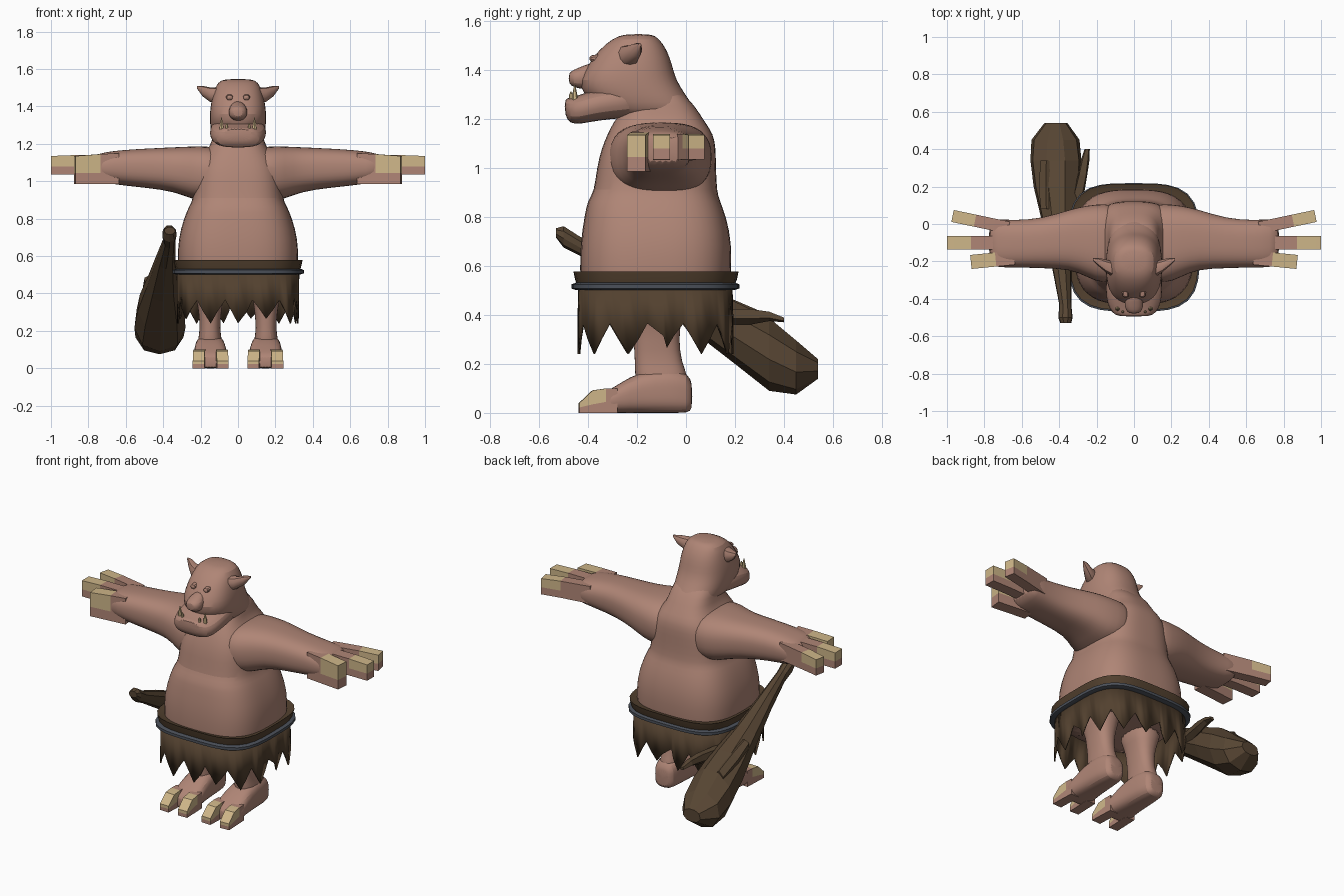
import bpy, bmesh, math

if "Cube" in bpy.data.objects:
    bpy.data.objects.remove(bpy.data.objects["Cube"])


def material(name, rgb):
    m = bpy.data.materials.new(name)
    m.diffuse_color = (*rgb, 1)
    m.use_nodes = True
    m.node_tree.nodes["Principled BSDF"].inputs["Base Color"].default_value = m.diffuse_color
    return m


SKIN = material("skin", (0.43, 0.235, 0.18))
NAIL = material("nail", (0.62, 0.47, 0.25))
HIDE = material("hide", (0.085, 0.052, 0.028))
WOOD = material("wood", (0.095, 0.06, 0.033))
BELT = material("belt_grey", (0.07, 0.08, 0.1))


def finish(name, bm, mats, mirror=False, subsurf=0, angle=35):
    bmesh.ops.recalc_face_normals(bm, faces=bm.faces[:])
    me = bpy.data.meshes.new(name)
    bm.to_mesh(me)
    bm.free()
    ob = bpy.data.objects.new(name, me)
    bpy.context.collection.objects.link(ob)
    for m in mats:
        me.materials.append(m)
    if mirror:
        mod = ob.modifiers.new("mirror", 'MIRROR')
        mod.use_mirror_merge = False
    if subsurf:
        mod = ob.modifiers.new("subsurf", 'SUBSURF')
        mod.levels = mod.render_levels = subsurf
    if angle:
        bpy.ops.object.select_all(action='DESELECT')
        ob.select_set(True)
        bpy.context.view_layer.objects.active = ob
        bpy.ops.object.shade_smooth_by_angle(angle=math.radians(angle))
    return ob


def outline(u0, u1, v0, v1, n, count):
    """Evenly spaced points on a rounded box, starting at the low v middle."""
    dense = []
    for i in range(481):
        a = -math.pi / 2 + 2 * math.pi * i / 480
        c, s = math.cos(a), math.sin(a)
        dense.append(((u0 + u1) / 2 + (u1 - u0) / 2 * math.copysign(abs(c) ** (2 / n), c),
                      (v0 + v1) / 2 + (v1 - v0) / 2 * math.copysign(abs(s) ** (2 / n), s)))
    run = [0]
    for p, q in zip(dense, dense[1:]):
        run.append(run[-1] + math.dist(p, q))
    pts, j = [], 0
    for k in range(count):
        while run[j] < run[-1] * k / count:
            j += 1
        pts.append(dense[j])
    return pts


def loft(name, axis, rings, mat, n=2.6, sides=20, **kw):
    """Skin of rounded sections (t, u0, u1, v0, v1) along one axis."""
    place = {'x': lambda t, u, v: (t, u, v),
             'y': lambda t, u, v: (u, t, v),
             'z': lambda t, u, v: (u, v, t)}[axis]
    bm = bmesh.new()
    rows = [[bm.verts.new(place(t, *p)) for p in outline(*box, n, sides)]
            for t, *box in rings]
    for a, b in zip(rows, rows[1:]):
        for i in range(sides):
            k = (i + 1) % sides
            bm.faces.new((a[i], a[k], b[k], b[i]))
    bm.faces.new(rows[0])
    bm.faces.new(rows[-1])
    return finish(name, bm, [mat], **kw)


def centred(rows):
    return [(t, -r, r, a, b) for t, r, a, b in rows]


def digit(name, start, end, width, rows, nail_from):
    """Boxy finger or toe; rows are (t, bottom, nail edge, top)."""
    dx, dy = end[0] - start[0], end[1] - start[1]
    d = math.hypot(dx, dy)
    px, py = -dy / d * width / 2, dx / d * width / 2
    bm = bmesh.new()
    rings = []
    for t, lo, mid, hi in rows:
        x, y = start[0] + dx * t, start[1] + dy * t
        rings.append([bm.verts.new((x + s * px, y + s * py, z)) for s, z in
                      ((1, lo), (1, mid), (1, hi), (-1, hi), (-1, mid), (-1, lo))])
    for r, (a, b) in enumerate(zip(rings, rings[1:])):
        for i in range(6):
            k = (i + 1) % 6
            f = bm.faces.new((a[i], a[k], b[k], b[i]))
            f.material_index = int(rows[r][0] >= nail_from and i in (1, 2, 3))
    bm.faces.new(rings[0])
    e = rings[-1]
    bm.faces.new((e[0], e[1], e[4], e[5]))
    bm.faces.new((e[1], e[2], e[3], e[4])).material_index = 1
    return finish(name, bm, [SKIN, NAIL], mirror=True, angle=25)


# Torso with heavy belly, chest and neck
loft("torso", 'z', centred([
    (.45, .29, -.40, .16), (.50, .318, -.43, .18), (.58, .322, -.433, .184),
    (.69, .32, -.432, .187), (.80, .29, -.415, .165), (.87, .26, -.402, .137),
    (.90, .24, -.375, .127), (1.0, .235, -.365, .122), (1.08, .22, -.345, .122),
    (1.14, .19, -.32, .112), (1.19, .145, -.295, .075), (1.25, .132, -.25, .04),
    (1.34, .12, -.2, -.04)]), SKIN, n=3.2, sides=28, subsurf=1)

# Head
loft("head", 'z', centred([
    (1.20, .11, -.29, .06), (1.24, .14, -.35, .04), (1.30, .15, -.425, .0),
    (1.36, .152, -.44, -.04), (1.42, .145, -.40, -.055), (1.48, .13, -.36, -.075),
    (1.53, .11, -.30, -.11), (1.548, .07, -.25, -.14)]), SKIN, subsurf=1)
loft("jaw", 'y', centred([
    (-.16, .12, 1.21, 1.34), (-.25, .15, 1.205, 1.34), (-.36, .155, 1.195, 1.325),
    (-.43, .145, 1.18, 1.30), (-.475, .12, 1.18, 1.285), (-.496, .085, 1.22, 1.285)]),
    SKIN, n=3, subsurf=1)
loft("nose", 'y', centred([
    (-.35, .035, 1.32, 1.45), (-.42, .054, 1.32, 1.418), (-.46, .047, 1.33, 1.402),
    (-.48, .026, 1.345, 1.388)]), SKIN, sides=12, subsurf=1)
loft("ear", 'x', [(.10, -.29, -.20, 1.41, 1.50), (.15, -.26, -.19, 1.425, 1.502),
                  (.19, -.225, -.18, 1.455, 1.51), (.22, -.195, -.183, 1.497, 1.51)],
     SKIN, sides=10, mirror=True)
loft("eyelid", 'y', [(-.36, .025, .065, 1.43, 1.465), (-.388, .03, .06, 1.435, 1.46),
                     (-.394, .04, .05, 1.442, 1.452)], SKIN, sides=10, mirror=True)
for label, x, y, top, r in (("large_tusk", .088, -.452, 1.34, .013),
                            ("small_tusk", .06, -.468, 1.312, .009)):
    loft(label, 'z', [(1.265, x - r, x + r, y - r, y + r),
                      (1.3, x - r * .8, x + r * .8, y - r, y + r * .6),
                      (top, x - .002, x + .002, y - .004, y)],
         NAIL, n=2, sides=6, mirror=True)

# Arms and hands
loft("arm", 'x', [
    (.06, -.30, .10, .93, 1.17), (.16, -.325, .11, .89, 1.188),
    (.25, -.285, .10, .905, 1.186), (.34, -.242, .08, .945, 1.182),
    (.49, -.237, .03, .965, 1.175), (.64, -.232, .02, .98, 1.166),
    (.73, -.235, .028, .995, 1.152), (.78, -.21, .025, 1.02, 1.135)],
    SKIN, n=3, mirror=True, subsurf=1)
digit("thumb", (.64, -.180), (.872, -.203), .075,
      [(0, .985, 1.05, 1.15), (.43, .985, 1.045, 1.145), (1, .985, 1.045, 1.135)], .4)
finger_rows = [(0, 1.03, 1.08, 1.14), (.6, 1.035, 1.08, 1.14), (1, 1.035, 1.08, 1.135)]
digit("middle_finger", (.68, -.10), (1.0, -.10), .07, finger_rows, .5)
digit("outer_finger", (.67, -.02), (.97, .043), .065, finger_rows, .5)

# Legs, feet and toes
loft("leg", 'z', [
    (.50, .03, .28, -.28, .02), (.38, .08, .22, -.22, -.02), (.30, .088, .212, -.215, -.028),
    (.21, .098, .202, -.21, -.018), (.15, .085, .215, -.21, .01), (.08, .08, .22, -.2, .015)],
    SKIN, mirror=True, subsurf=1)
loft("foot", 'y', [
    (.026, .105, .195, .015, .12), (.01, .085, .215, 0, .16), (-.06, .072, .228, 0, .185),
    (-.19, .065, .232, 0, .17), (-.27, .055, .24, 0, .12), (-.33, .055, .24, 0, .085),
    (-.355, .075, .22, 0, .06)], SKIN, n=3.5, mirror=True, subsurf=1)
toe_rows = [(0, 0, .05, .1), (.3, 0, .045, .1), (.65, 0, .035, .092), (1, 0, .022, .04)]
digit("inner_toe", (.088, -.28), (.082, -.437), .062, toe_rows, .25)
digit("outer_toe", (.205, -.28), (.211, -.437), .062, toe_rows, .25)

# Ragged skirt with zigzag hem
TEETH, STEPS = 15, 4
bm = bmesh.new()
cols = TEETH * STEPS
top = outline(-.328, .328, -.44, .19, 3.6, cols)
low = outline(-.325, .325, -.444, .194, 3.8, cols)
upper, lower = [], []
for i in range(cols):
    tooth = (i + STEPS // 2) // STEPS % TEETH
    rise = abs((i + STEPS // 2) % STEPS - STEPS // 2) / (STEPS // 2)
    tip = .24 if tooth % 3 != 1 else .265
    z = tip + rise * (.365 - tip)
    upper.append(bm.verts.new((*top[i], .52)))
    lower.append(bm.verts.new((*low[i], z)))
for i in range(cols):
    k = (i + 1) % cols
    bm.faces.new((upper[i], upper[k], lower[k], lower[i]))
skirt = finish("skirt", bm, [HIDE])
skirt.modifiers.new("thickness", 'SOLIDIFY').thickness = .008

# Waist roll and belt
loft("waist_roll", 'z', centred([(.52, .33, -.445, .198), (.545, .338, -.453, .208),
                                 (.578, .345, -.46, .215), (.57, .325, -.44, .19)]),
     HIDE, n=3.6, sides=40)
loft("belt", 'z', centred([(.502, .335, -.45, .2), (.508, .352, -.468, .218),
                           (.525, .352, -.468, .218), (.532, .335, -.45, .2)]),
     BELT, n=3.6, sides=40, angle=60)

# Faceted wooden club and its splinter
loft("club", 'y', [
    (-.53, -.395, -.335, .715, .755), (-.50, -.405, -.328, .675, .765),
    (-.43, -.40, -.335, .64, .72), (-.25, -.435, -.335, .53, .65),
    (0, -.49, -.315, .355, .54), (.2, -.538, -.285, .20, .46),
    (.34, -.555, -.28, .09, .395), (.45, -.55, -.29, .075, .30),
    (.54, -.48, -.355, .14, .22)], WOOD, n=2.2, sides=9, angle=0)
loft("club_splinter", 'y', [
    (.08, -.35, -.28, .36, .43), (.26, -.30, -.25, .36, .43),
    (.34, -.285, -.238, .375, .415), (.40, -.265, -.236, .37, .39)],
    WOOD, n=3, sides=5, angle=0)
loft("club_bark", 'y', [
    (.08, -.50, -.43, .43, .50), (.2, -.51, -.42, .35, .46),
    (.34, -.50, -.43, .28, .40)], WOOD, n=4, sides=6, angle=0)
